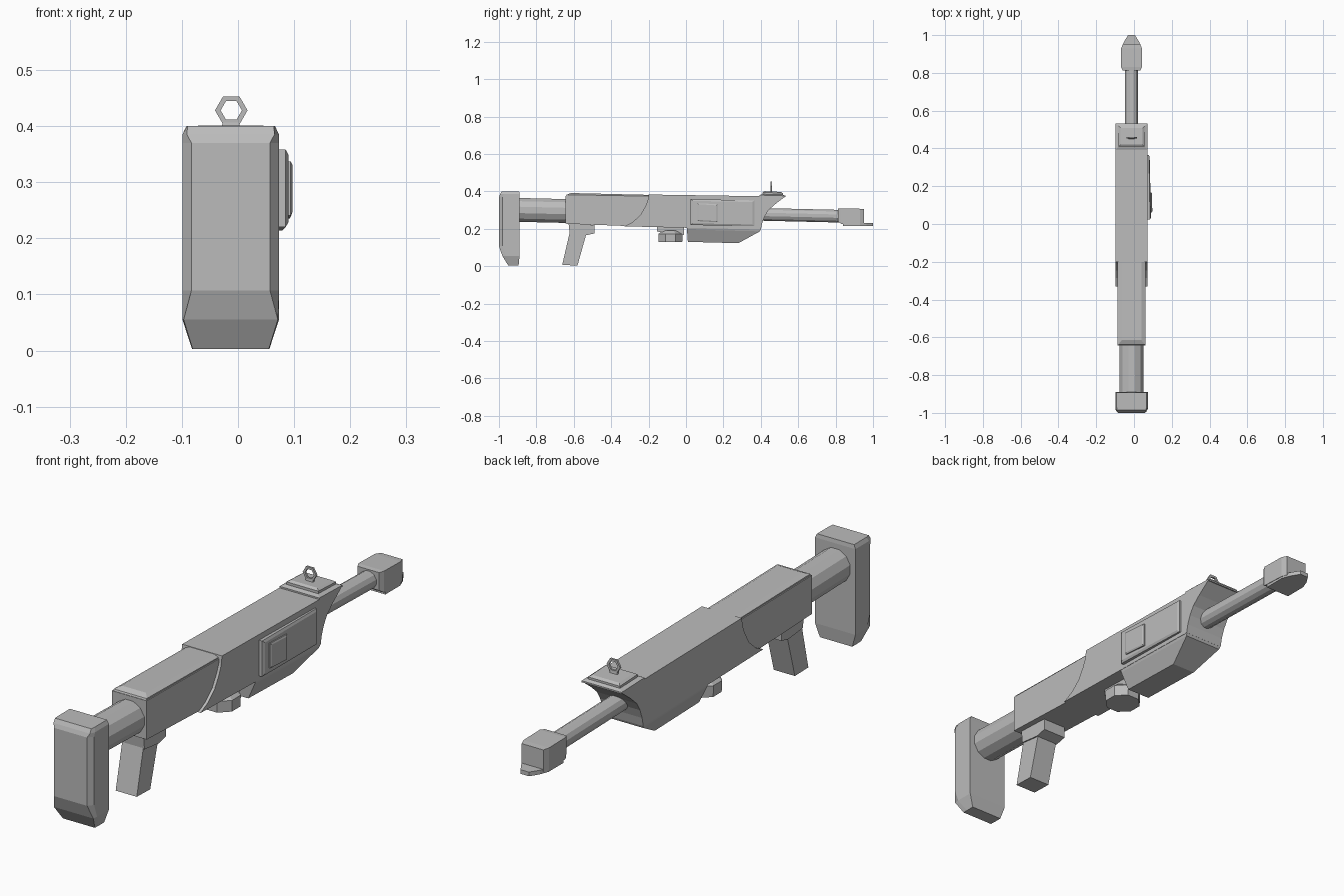
import bpy, bmesh, math
from mathutils import Vector

old = bpy.data.objects.get("Cube")
if old:
    bpy.data.objects.remove(old)

CX = -0.013  # centre plane of the body

grey = bpy.data.materials.new("plain grey")
grey.use_nodes = True
grey.diffuse_color = (0.5, 0.5, 0.5, 1)
grey.node_tree.nodes["Principled BSDF"].inputs["Base Color"].default_value = (0.5, 0.5, 0.5, 1)


def loft(name, rings, closed=False):
    """Skin a series of equal point rings; cap the ends unless closed."""
    bm = bmesh.new()
    loops = [[bm.verts.new(p) for p in r] for r in rings]
    n = len(loops[0])
    pairs = list(zip(loops, loops[1:] + loops[:1])) if closed else list(zip(loops, loops[1:]))
    for a, b in pairs:
        for i in range(n):
            j = (i + 1) % n
            bm.faces.new((a[i], a[j], b[j], b[i]))
    if not closed:
        bm.faces.new(loops[0])
        bm.faces.new(loops[-1])
    bmesh.ops.recalc_face_normals(bm, faces=bm.faces)
    mesh = bpy.data.meshes.new(name)
    bm.to_mesh(mesh)
    bm.free()
    mesh.materials.append(grey)
    ob = bpy.data.objects.new(name, mesh)
    bpy.context.collection.objects.link(ob)
    return ob


def side_prism(name, profile, half, cx=CX):
    """Extrude a (y, z) outline sideways."""
    return loft(name, [[(cx + s * half, y, z) for y, z in profile] for s in (-1, 1)])


def plate_ring(y0, y1, half, z0, z1, cx=CX):
    """Horizontal rectangle whose height runs from z0 at y0 to z1 at y1."""
    return [(cx - half, y0, z0), (cx + half, y0, z0), (cx + half, y1, z1), (cx - half, y1, z1)]


def tube(name, a, b, radius, sides):
    """Faceted tube running along y from a to b, each given as (y, z)."""
    angles = [2 * math.pi * (i + 0.5) / sides for i in range(sides)]
    return loft(name, [[(CX + radius * math.cos(t), y, z + radius * math.sin(t))
                        for t in angles] for y, z in (a, b)])


# Shoulder stock: chamfered rear face, tapered foot
def stock_ring(z, half, rear_half, rear, front):
    return [(CX - rear_half, rear, z), (CX + rear_half, rear, z), (CX + half, rear + 0.02, z),
            (CX + half, front, z), (CX - half, front, z), (CX - half, rear + 0.02, z)]


loft("shoulder_stock", [
    stock_ring(0.003, 0.069, 0.068, -0.95, -0.895),
    stock_ring(0.055, 0.086, 0.084, -0.982, -0.89),
    stock_ring(0.107, 0.086, 0.07, -1.0, -0.89),
    stock_ring(0.37, 0.086, 0.07, -1.0, -0.89),
    stock_ring(0.385, 0.086, 0.078, -0.994, -0.89),
    stock_ring(0.4, 0.079, 0.077, -0.985, -0.892)])

# Tubes
tube("stock_tube", (-0.9, 0.301), (-0.6, 0.294), 0.066, 12)
tube("barrel", (0.36, 0.278), (0.83, 0.267), 0.035, 12)

# Rear receiver with chamfered lid
side_prism("rear_receiver", [(-0.643, 0.376), (-0.2, 0.37), (-0.2, 0.215), (-0.32, 0.215),
                             (-0.643, 0.227)], 0.074)
loft("receiver_lid", [plate_ring(-0.641, -0.19, 0.07, 0.376, 0.369),
                      plate_ring(-0.638, -0.19, 0.07, 0.382, 0.374),
                      plate_ring(-0.615, -0.19, 0.052, 0.391, 0.381)])

# Front receiver: convex rear edge and concave nose
side_prism("front_receiver", [
    (-0.2, 0.383), (0.53, 0.372), (0.475, 0.33), (0.44, 0.298), (0.42, 0.265), (0.407, 0.23),
    (0.4, 0.196), (-0.33, 0.213), (-0.285, 0.236), (-0.245, 0.272), (-0.218, 0.318),
    (-0.205, 0.35)], 0.085)

# Belly housing narrowing downwards
loft("belly_housing", [plate_ring(0.005, 0.4, 0.084, 0.206, 0.197),
                       plate_ring(0.005, 0.395, 0.081, 0.196, 0.186),
                       plate_ring(0.01, 0.28, 0.05, 0.13, 0.123)])

# Grip and the block joining it to the receiver
side_prism("grip", [(-0.625, 0.23), (-0.53, 0.22), (-0.535, 0.165), (-0.58, 0.004),
                    (-0.662, 0.006), (-0.622, 0.18)], 0.045)
side_prism("grip_mount", [(-0.628, 0.23), (-0.49, 0.22), (-0.49, 0.175), (-0.535, 0.165),
                          (-0.622, 0.175)], 0.05)

# Underside knob
side_prism("knob_mount", [(-0.155, 0.215), (-0.012, 0.215), (-0.012, 0.168), (-0.155, 0.185)], 0.03)
loft("knob", [[(CX + r * math.cos(t), -0.083 + r * math.sin(t), z)
               for t in [math.pi * (i + 0.5) / 4 for i in range(8)]]
              for z, r in ((0.19, 0.045), (0.172, 0.07), (0.128, 0.068))])


# Side panel and button on the left flank
def flank_ring(x, rear, front, low, high, slope):
    return [(x, rear, low), (x - slope, front, low - 0.006),
            (x - slope, front, high - 0.006), (x, rear, high)]


loft("side_panel", [flank_ring(0.065, 0.025, 0.365, 0.22, 0.358, 0),
                    flank_ring(0.085, 0.025, 0.365, 0.22, 0.358, 0.006),
                    flank_ring(0.09, 0.035, 0.355, 0.229, 0.349, 0.007)])
loft("side_button", [flank_ring(0.084, 0.062, 0.168, 0.241, 0.337, 0),
                     flank_ring(0.094, 0.062, 0.168, 0.241, 0.337, 0.002),
                     flank_ring(0.097, 0.068, 0.162, 0.247, 0.331, 0.002)])

# Sight base with stepped plate
loft("sight_base", [plate_ring(0.392, 0.532, 0.085, 0.372, 0.37),
                    plate_ring(0.392, 0.532, 0.085, 0.38, 0.376),
                    plate_ring(0.41, 0.518, 0.068, 0.385, 0.382),
                    plate_ring(0.41, 0.518, 0.068, 0.395, 0.39),
                    plate_ring(0.42, 0.508, 0.058, 0.401, 0.397)])

# Hexagonal ring sight on a short stem
hexagon = [math.pi * i / 3 for i in range(6)]
loft("ring_sight", [[(CX + 0.001 + r * math.cos(t), 0.456 + d, 0.428 + r * math.sin(t))
                     for r, d in ((0.029, -0.004), (0.029, 0.004), (0.019, 0.004), (0.019, -0.004))]
                    for t in hexagon], closed=True)
loft("sight_stem", [plate_ring(0.45, 0.462, 0.018, 0.395, 0.395),
                    plate_ring(0.452, 0.46, 0.014, 0.406, 0.406)])


# Muzzle block with chamfered ends
def upright_ring(y, half, low, high):
    return [(CX - half, y, low), (CX + half, y, low), (CX + half, y, high), (CX - half, y, high)]


loft("muzzle_block", [upright_ring(0.812, 0.046, 0.238, 0.307),
                      upright_ring(0.83, 0.055, 0.226, 0.309),
                      upright_ring(0.93, 0.055, 0.222, 0.307),
                      upright_ring(0.953, 0.046, 0.222, 0.305)])

# Flat lip below the muzzle
lip = [(-0.053, 0.84), (0.053, 0.84), (0.053, 0.93), (0.04, 0.965), (0.018, 1.0),
       (-0.018, 1.0), (-0.04, 0.965), (-0.053, 0.93)]
loft("muzzle_lip", [[(CX + x, y, z) for x, y in lip] for z in (0.214, 0.23)])
